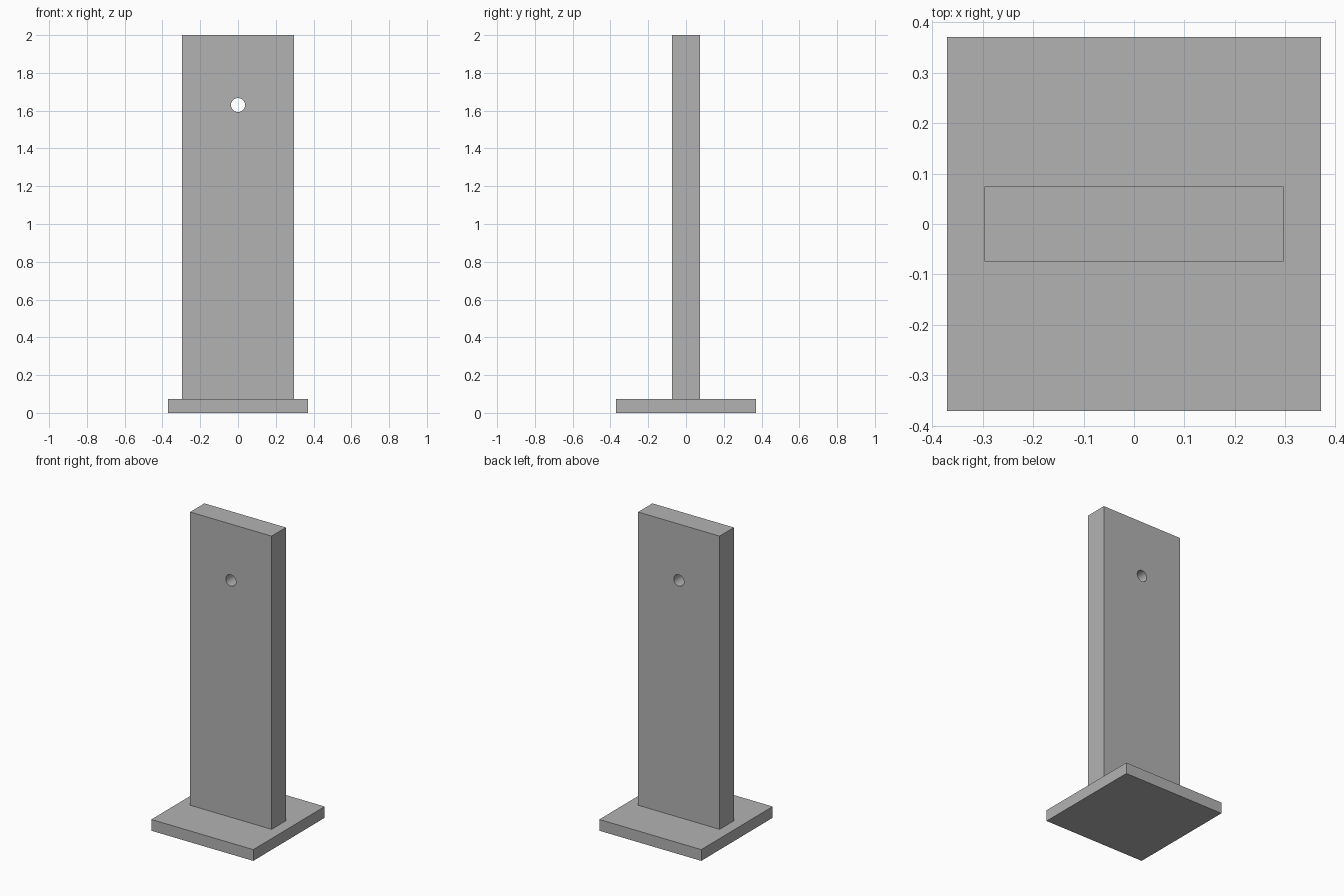
import bpy
import math

UNIT = 2 / 27  # the model is 27 modules tall

default_cube = bpy.data.objects.get("Cube")
if default_cube:
    bpy.data.objects.remove(default_cube, do_unlink=True)

# Single grey finish
grey = bpy.data.materials.new("plain_grey")
grey.use_nodes = True
colour = (0.45, 0.45, 0.45, 1)
grey.diffuse_color = colour
grey.node_tree.nodes["Principled BSDF"].inputs["Base Color"].default_value = colour


def box(name, width, depth, height, bottom):
    """Centred box, measured in modules."""
    bpy.ops.mesh.primitive_cube_add(size=1, location=(0, 0, (bottom + height / 2) * UNIT))
    obj = bpy.context.object
    obj.name = name
    obj.scale = (width * UNIT, depth * UNIT, height * UNIT)
    bpy.ops.object.transform_apply(location=False, rotation=False, scale=True)
    obj.data.materials.append(grey)
    return obj


# Square foot and upright slab
box("base_plate", 10, 10, 1, 0)
post = box("upright_slab", 8, 2, 26, 1)

# Round hole through the slab, front to back
bpy.ops.mesh.primitive_cylinder_add(
    vertices=48, radius=UNIT / 2, depth=4 * UNIT,
    location=(0, 0, 22 * UNIT), rotation=(math.pi / 2, 0, 0))
cutter = bpy.context.object
cutter.name = "hole_cutter"
cutter.hide_render = True
cutter.data.materials.append(grey)

hole = post.modifiers.new("hole", "BOOLEAN")
hole.operation = "DIFFERENCE"
hole.solver = "EXACT"
hole.object = cutter

bpy.ops.object.select_all(action="DESELECT")
post.select_set(True)
bpy.context.view_layer.objects.active = post
bpy.ops.object.modifier_apply(modifier=hole.name)
bpy.data.objects.remove(cutter, do_unlink=True)

# Smooth bore, crisp edges
bpy.ops.object.shade_smooth_by_angle(angle=math.radians(30))
